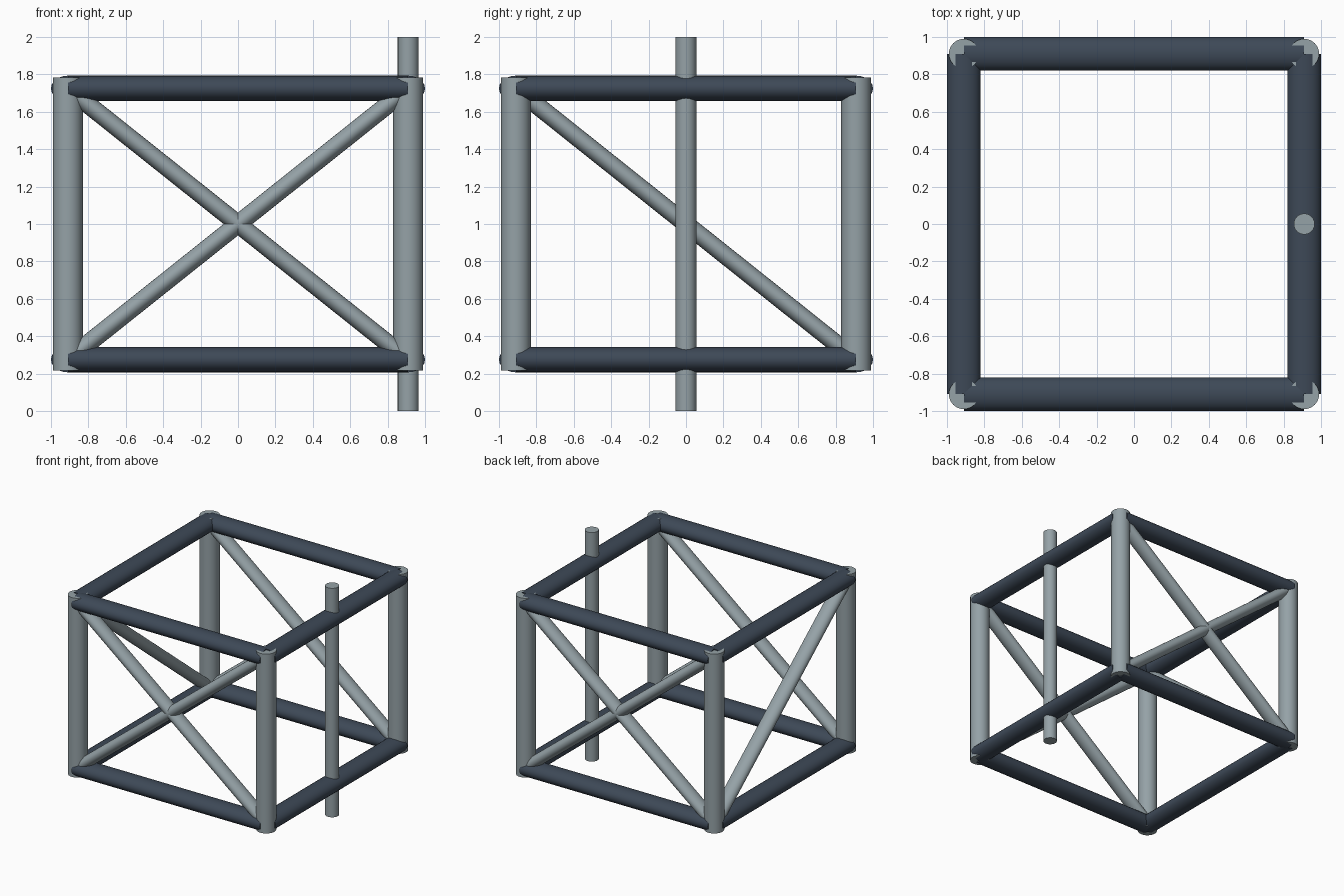
import bpy, bmesh, math
from mathutils import Vector, Matrix

if "Cube" in bpy.data.objects:
    bpy.data.objects.remove(bpy.data.objects["Cube"])

SEG = 24
C = 0.91             # corner offset of the frame
ZB, ZT = 0.275, 1.725  # centre heights of the lower and upper rails


def material(name, rgb):
    m = bpy.data.materials.new(name)
    m.diffuse_color = (*rgb, 1)
    m.use_nodes = True
    m.node_tree.nodes["Principled BSDF"].inputs["Base Color"].default_value = m.diffuse_color
    return m


dark = material("dark slate", (0.047, 0.066, 0.095))
light = material("light grey", (0.30, 0.36, 0.385))


def tube(name, a, b, wide, thin, mat):
    """Capped elliptical bar from a to b; 'wide' is the horizontal half width."""
    a, b = Vector(a), Vector(b)
    d = (b - a).normalized()
    side = Vector((0, 0, 1)).cross(d)
    side = side.normalized() if side.length > 1e-4 else Vector((1, 0, 0))
    up = d.cross(side)
    rot = Matrix((side, up, d)).transposed().to_4x4()
    bm = bmesh.new()
    bmesh.ops.create_cone(bm, cap_ends=True, segments=SEG, radius1=1, radius2=1, depth=1)
    bm.transform(Matrix.Translation((a + b) / 2) @ rot
                 @ Matrix.Diagonal((wide, thin, (b - a).length, 1)))
    me = bpy.data.meshes.new(name)
    bm.to_mesh(me)
    bm.free()
    me.materials.append(mat)
    ob = bpy.data.objects.new(name, me)
    bpy.context.collection.objects.link(ob)
    bpy.ops.object.select_all(action='DESELECT')
    ob.select_set(True)
    bpy.context.view_layer.objects.active = ob
    bpy.ops.object.shade_smooth_by_angle(angle=math.radians(40))
    return ob


# Corner posts
for x in (-C, C):
    for y in (-C, C):
        tube("corner_post", (x, y, 0.218), (x, y, 1.784), 0.08, 0.08, light)

# Upper and lower rails, flattened ellipses
for z in (ZB, ZT):
    for s in (-C, C):
        tube("cross_rail", (-C, s, z), (C, s, z), 0.09, 0.068, dark)
        tube("side_rail", (s, -C, z), (s, C, z), 0.09, 0.068, dark)

# Crossed braces on the front and back
for y in (-C, C):
    for s in (-1, 1):
        tube("cross_brace", (-s * C, y, ZB), (s * C, y, ZT), 0.064, 0.048, light)

# Single brace on the left side
tube("side_brace", (-C, -C, ZT), (-C, C, ZB), 0.064, 0.048, light)

# Tall upright rod through the right rails
tube("upright_rod", (C, 0, 0), (C, 0, 2), 0.056, 0.056, light)
